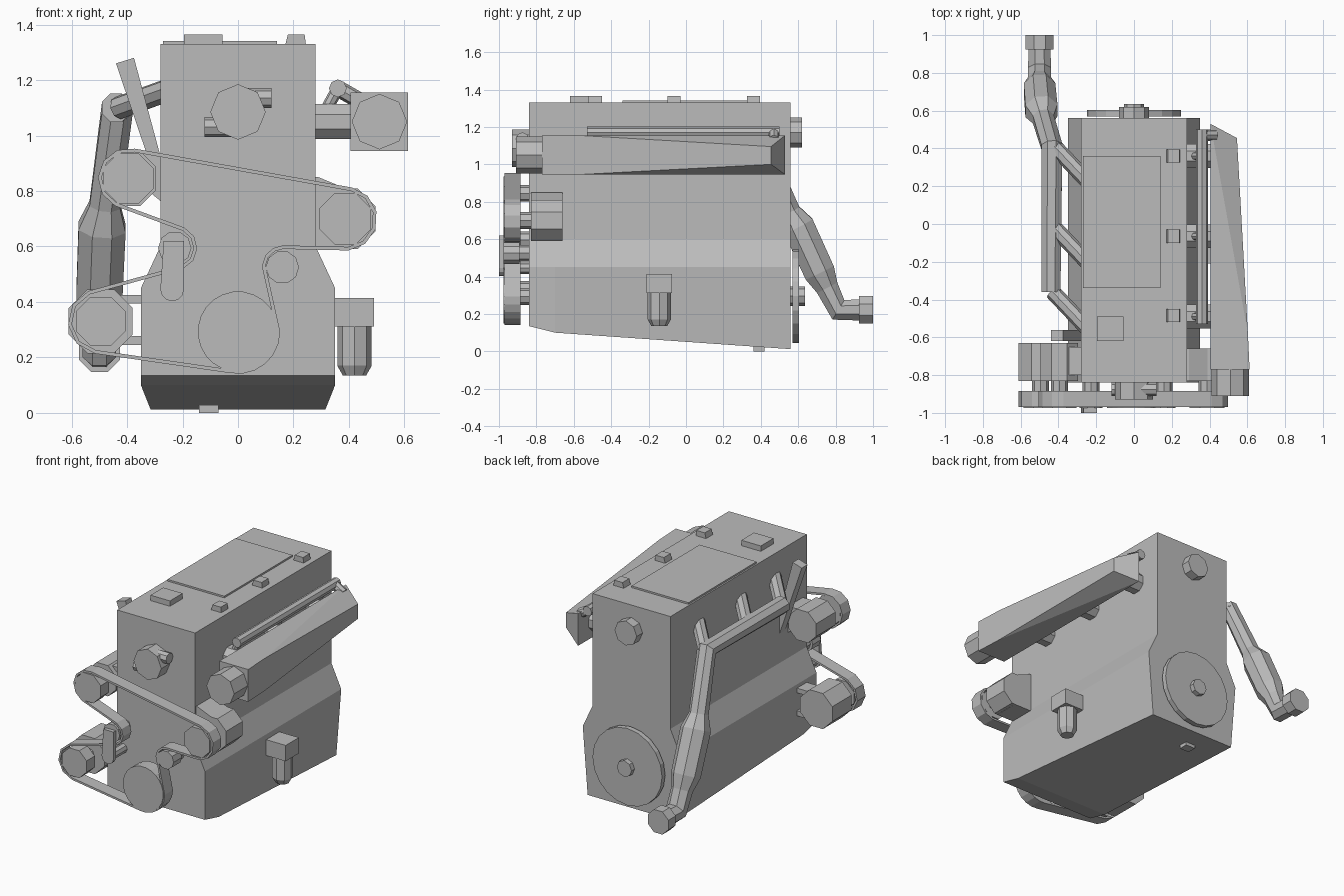
import bpy, bmesh, math
from mathutils import Vector, Matrix

cube = bpy.data.objects.get("Cube")
if cube:
    bpy.data.objects.remove(cube)

grey = bpy.data.materials.new("cast_grey")
grey.use_nodes = True
grey.diffuse_color = (0.5, 0.5, 0.5, 1)
grey.node_tree.nodes["Principled BSDF"].inputs["Base Color"].default_value = (0.5, 0.5, 0.5, 1)


def finish(name, bm):
    bmesh.ops.recalc_face_normals(bm, faces=bm.faces)
    mesh = bpy.data.meshes.new(name)
    bm.to_mesh(mesh)
    bm.free()
    mesh.materials.append(grey)
    obj = bpy.data.objects.new(name, mesh)
    bpy.context.collection.objects.link(obj)
    return obj


def loft(name, rings, closed=False):
    """Skin equal-length rings of points; cap the ends unless closed."""
    bm = bmesh.new()
    rows = [[bm.verts.new(p) for p in ring] for ring in rings]
    n = len(rows[0])
    pairs = list(zip(rows, rows[1:])) + ([(rows[-1], rows[0])] if closed else [])
    for a, b in pairs:
        for i in range(n):
            j = (i + 1) % n
            bm.faces.new((a[i], a[j], b[j], b[i]))
    if not closed:
        bm.faces.new(rows[0])
        bm.faces.new(rows[-1])
    return finish(name, bm)


def box(name, x, y, z):
    return loft(name, [[(x[0], y[0], h), (x[1], y[0], h), (x[1], y[1], h), (x[0], y[1], h)] for h in z])


def plate(name, outline, y0, y1):
    return loft(name, [[(x, y, z) for x, z in outline] for y in (y0, y1)])


def rod(name, p0, p1, r0, r1=None, sides=8, turn=0.0):
    p0, p1 = Vector(p0), Vector(p1)
    d = p1 - p0
    bm = bmesh.new()
    bmesh.ops.create_cone(bm, cap_ends=True, segments=sides, radius1=r0,
                          radius2=r0 if r1 is None else r1, depth=d.length)
    m = Matrix.Translation((p0 + p1) / 2) @ d.to_track_quat('Z', 'Y').to_matrix().to_4x4()
    bm.transform(m @ Matrix.Rotation(turn, 4, 'Z'))
    return finish(name, bm)


def pipe(name, path, sides=8):
    """Faceted tube through (point, radius) pairs with mitred bends."""
    pts = [Vector(p) for p, r in path]
    rings = []
    for i, (p, r) in enumerate(path):
        t = Vector()
        if i > 0:
            t += (pts[i] - pts[i - 1]).normalized()
        if i < len(pts) - 1:
            t += (pts[i + 1] - pts[i]).normalized()
        t.normalize()
        u = Vector((1, 0, 0))
        u = (u - t * u.dot(t)).normalized()
        v = t.cross(u)
        rings.append([pts[i] + r * (u * math.cos(a) + v * math.sin(a))
                      for a in ((k + 0.5) * math.tau / sides for k in range(sides))])
    return loft(name, rings)


FLAT = math.pi / 8

# Engine block: wide crankcase, narrow head, sump sloping down to the back
def section(y, half, bottom):
    right = [(half, bottom), (0.35, 0.45), (0.28, 0.6), (0.28, 1.33)]
    return [(x, y, z) for x, z in right] + [(-x, y, z) for x, z in reversed(right)]


loft("engine_block", [section(-0.84, 0.35, 0.135), section(-0.7, 0.35, 0.1), section(0.56, 0.315, 0.012)])
box("drain_plug", (-0.14, -0.07), (0.36, 0.42), (0, 0.03))

# Head cover details
box("cover_plate", (-0.27, 0.14), (-0.34, 0.36), (1.325, 1.341))
box("oil_filler_cap", (-0.195, -0.055), (-0.62, -0.49), (1.325, 1.365))
for i, y in enumerate((-0.485, -0.065, 0.36)):
    plate(f"cover_pad_{i + 1}", [(0.17, 1.325), (0.245, 1.325), (0.24, 1.365), (0.18, 1.365)], y - 0.035, y + 0.035)

# Front water outlet with two side stubs, and rear plug
rod("water_outlet", (0, -0.83, 1.085), (0, -0.93, 1.085), 0.1)
rod("outlet_stub_left", (0, -0.875, 1.135), (0.12, -0.875, 1.135), 0.036)
rod("outlet_stub_right", (0, -0.875, 1.03), (-0.12, -0.875, 1.03), 0.036)
rod("rear_plug", (0, 0.55, 1.17), (0, 0.62, 1.17), 0.08)

# Flywheel
rod("flywheel", (0, 0.57, 0.295), (0, 0.603, 0.295), 0.25, sides=20)
rod("flywheel_hub", (0, 0.55, 0.295), (0, 0.635, 0.295), 0.053)

# Pulleys: name, x, z, radius, sides
pulleys = [("crank", 0, 0.293, 0.145, 24), ("pump", -0.395, 0.845, 0.098, 8),
           ("alternator", 0.387, 0.7, 0.1, 8), ("compressor", -0.495, 0.33, 0.096, 8),
           ("idler", 0.16, 0.525, 0.06, 10), ("tensioner", -0.228, 0.595, 0.06, 10)]
for name, x, z, r, n in pulleys:
    rod(name + "_pulley", (x, -0.89, z), (x, -0.975, z), r, sides=n, turn=math.pi / n)
    rod(name + "_shaft", (x, -0.8, z), (x, -0.9, z), 0.045)

# Drive belt: arcs of x, z, radius, start angle, end angle
arcs = [(-0.395, 0.845, 0.11, 244, 78, 6), (0.387, 0.7, 0.115, 78, -84, 6),
        (0.165, 0.525, 0.066, 92, 175, 4), (0, 0.293, 0.152, 0, -100, 7),
        (-0.495, 0.33, 0.118, 260, 112, 5), (-0.228, 0.595, 0.068, -68, 64, 5)]
loop = []
for x, z, r, a0, a1, n in arcs:
    for k in range(n):
        a = math.radians(a0 + (a1 - a0) * k / (n - 1))
        loop.append(Vector((x + r * math.cos(a), z + r * math.sin(a))))
belt = []
for i, p in enumerate(loop):
    t = (loop[(i + 1) % len(loop)] - loop[i - 1]).normalized()
    q = p + Vector((t.y, -t.x)) * 0.013
    belt.append([(p.x, -0.97, p.y), (q.x, -0.97, q.y), (q.x, -0.885, q.y), (p.x, -0.885, p.y)])
loft("drive_belt", belt, closed=True)

# Belt tensioner arm with rounded lower end
arm = [(-0.195, 0.62), (-0.268, 0.62)]
arm += [(-0.2375 + 0.0425 * math.cos(a), 0.445 + 0.0425 * math.sin(a))
        for a in (math.pi + k * math.pi / 6 for k in range(7))]
plate("tensioner_arm", arm, -1.0, -0.975)
rod("tensioner_pivot", (-0.2375, -0.83, 0.445), (-0.2375, -0.98, 0.445), 0.03)

# Belt-driven accessories and their brackets
rod("alternator", (0.387, -0.66, 0.7), (0.387, -0.83, 0.7), 0.118, turn=FLAT)
plate("alternator_bracket", [(0.26, 0.85), (0.29, 0.85), (0.41, 0.8), (0.41, 0.59), (0.26, 0.59)], -0.83, -0.66)
rod("pump", (-0.395, -0.63, 0.845), (-0.395, -0.83, 0.845), 0.108, turn=FLAT)
plate("pump_bracket", [(-0.25, 0.935), (-0.36, 0.935), (-0.36, 0.83), (-0.25, 0.74)], -0.8, -0.65)
rod("compressor", (-0.495, -0.63, 0.33), (-0.495, -0.83, 0.33), 0.125, turn=FLAT)
box("compressor_upper_bracket", (-0.47, -0.32), (-0.74, -0.64), (0.395, 0.425))
box("compressor_lower_bracket", (-0.45, -0.32), (-0.74, -0.64), (0.245, 0.278))
plate("support_strut", [(-0.44, 1.26), (-0.375, 1.28), (-0.235, 0.76), (-0.27, 0.76)], -0.62, -0.56)

# Exhaust: collector, downpipe with swollen catalyst, tail flange
pipe("exhaust_pipe", [((-0.44, -0.36, 1.1), 0.055), ((-0.435, 0.41, 1.1), 0.06),
                      ((-0.48, 0.555, 0.75), 0.06), ((-0.49, 0.6, 0.67), 0.092),
                      ((-0.5, 0.715, 0.42), 0.09), ((-0.5, 0.755, 0.34), 0.066),
                      ((-0.5, 0.815, 0.222), 0.066), ((-0.5, 0.94, 0.222), 0.062)])
rod("exhaust_flange", (-0.5, 0.925, 0.222), (-0.5, 1.0, 0.222), 0.08, turn=FLAT)
for i, y in enumerate((-0.53, -0.18, 0.25)):
    rod(f"exhaust_branch_{i + 1}", (-0.25, y - 0.02, 1.165), (-0.43, y + 0.17, 1.1), 0.042)

# Intake: plenum tapering towards the back, throttle body, runners
bm = bmesh.new()
for x, y, lo, hi in [(0.405, -0.77, 0.945, 1.155), (0.612, -0.77, 0.945, 1.155), (0.603, -0.58, 0.945, 1.155),
                     (0.545, 0.455, 1.0, 1.095), (0.405, 0.53, 0.945, 1.155)]:
    bm.verts.new((x, y, lo))
    bm.verts.new((x, y, hi))
bmesh.ops.convex_hull(bm, input=bm.verts)
bmesh.ops.dissolve_limit(bm, angle_limit=0.02, verts=bm.verts, edges=bm.edges)
finish("intake_plenum", bm)
rod("throttle_body", (0.51, -0.76, 1.05), (0.51, -0.91, 1.05), 0.1)
for i, y in enumerate((-0.49, -0.065, 0.36)):
    rod(f"intake_runner_{i + 1}", (0.26, y, 1.05), (0.42, y, 1.05), 0.068, turn=FLAT)
    rod(f"injector_{i + 1}", (0.3, y, 1.06), (0.36, y, 1.17), 0.022)

# Fuel rail
rod("fuel_rail", (0.36, -0.53, 1.17), (0.36, 0.5, 1.17), 0.032)
rod("fuel_rail_feed", (0.36, 0.47, 1.17), (0.43, 0.47, 1.13), 0.03)

# Oil filter
box("filter_housing", (0.33, 0.49), (-0.21, -0.075), (0.312, 0.415))
rod("oil_filter", (0.42, -0.143, 0.17), (0.42, -0.143, 0.32), 0.062)
rod("oil_filter_tip", (0.42, -0.143, 0.135), (0.42, -0.143, 0.17), 0.042, 0.062)
